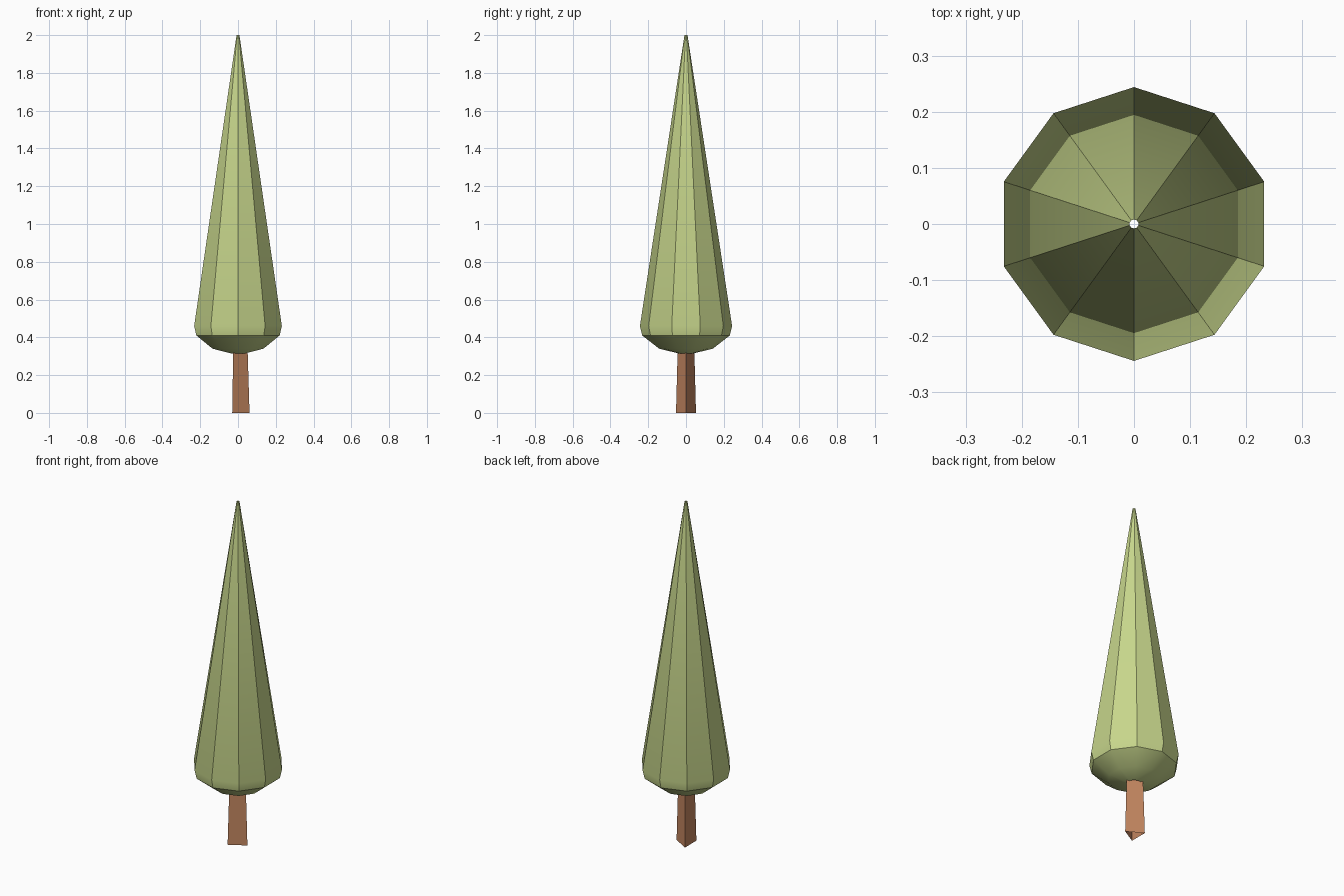
import bpy, bmesh, math

cube = bpy.data.objects.get("Cube")
if cube:
    bpy.data.objects.remove(cube, do_unlink=True)


def material(name, color):
    m = bpy.data.materials.new(name)
    m.use_nodes = True
    m.diffuse_color = (*color, 1)
    m.node_tree.nodes["Principled BSDF"].inputs["Base Color"].default_value = (*color, 1)
    return m


def tapered_tube(name, sides, start, profile, mat, center_x=0):
    """Open-ended tube whose rings follow (radius, height) points from the bottom up."""
    bm = bmesh.new()
    rings = []
    for r, z in profile:
        angles = [start + math.tau * i / sides for i in range(sides)]
        rings.append([bm.verts.new((center_x + r * math.cos(a), r * math.sin(a), z)) for a in angles])
    for low, high in zip(rings, rings[1:]):
        for i in range(sides):
            j = (i + 1) % sides
            bm.faces.new((low[i], low[j], high[j], high[i]))
    mesh = bpy.data.meshes.new(name)
    bm.to_mesh(mesh)
    bm.free()
    mesh.materials.append(mat)
    obj = bpy.data.objects.new(name, mesh)
    bpy.context.collection.objects.link(obj)
    bpy.ops.object.select_all(action="DESELECT")
    obj.select_set(True)
    bpy.context.view_layer.objects.active = obj
    bpy.ops.object.shade_smooth_by_angle(angle=math.radians(30))
    return obj


leaf_green = material("leaf green", (0.57, 0.67, 0.26))
bark_brown = material("bark brown", (0.54, 0.235, 0.115))

# Ten-sided tall crown with a rounded underside
tapered_tube("foliage", 10, math.pi / 2,
             [(0.04, 0.315), (0.142, 0.34), (0.232, 0.41), (0.244, 0.46), (0.008, 2.0)],
             leaf_green)

# Three-sided trunk, one corner pointing to +x
tapered_tube("trunk", 3, 0, [(0.061, 0), (0.051, 0.33)], bark_brown)
